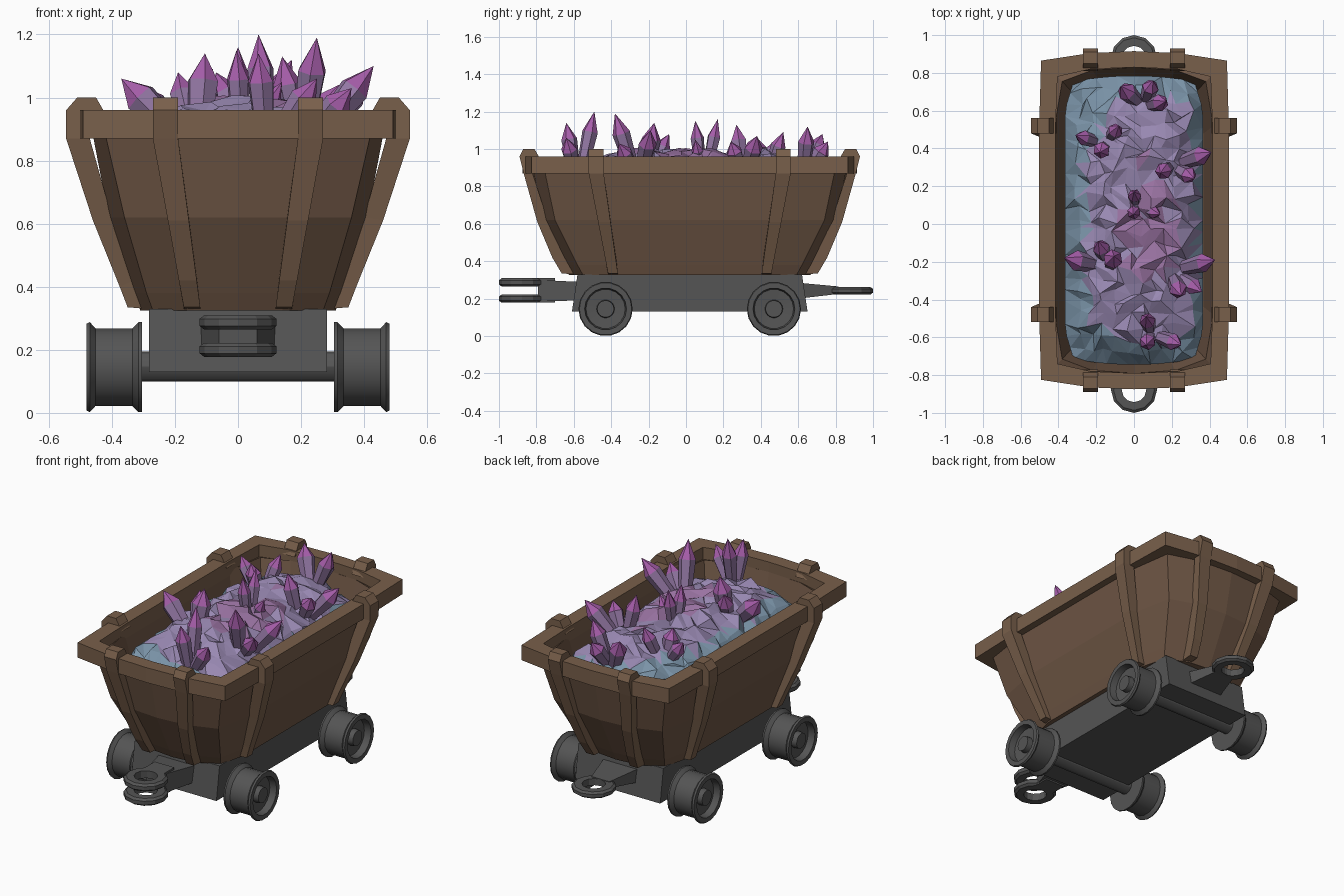
import bpy, random
from math import cos, sin, pi, radians
from mathutils import Vector

if "Cube" in bpy.data.objects:
    bpy.data.objects.remove(bpy.data.objects["Cube"])

random.seed(4)
CY = 0.02  # the tub and wheels sit slightly off the coupler centre


def material(name, rgb):
    m = bpy.data.materials.new(name)
    m.diffuse_color = (*rgb, 1)
    m.use_nodes = True
    m.node_tree.nodes["Principled BSDF"].inputs["Base Color"].default_value = m.diffuse_color
    return m


WOOD = material("wood", (0.16, 0.095, 0.06))
TRIM = material("trim_wood", (0.19, 0.115, 0.07))
IRON = material("iron", (0.09, 0.09, 0.09))
BLUE = material("ore_blue", (0.20, 0.30, 0.40))
LILAC = material("ore_lilac", (0.32, 0.25, 0.45))
PURPLE = material("ore_purple", (0.32, 0.17, 0.36))
CRYSTAL = material("crystal", (0.30, 0.19, 0.38))
TIP = material("crystal_tip", (0.38, 0.11, 0.40))


def build(name, verts, faces, mats, smooth=False):
    me = bpy.data.meshes.new(name)
    me.from_pydata([tuple(v) for v in verts], [], faces)
    for m in mats:
        me.materials.append(m)
    ob = bpy.data.objects.new(name, me)
    bpy.context.collection.objects.link(ob)
    bpy.ops.object.select_all(action='DESELECT')
    bpy.context.view_layer.objects.active = ob
    ob.select_set(True)
    bpy.ops.object.mode_set(mode='EDIT')
    bpy.ops.mesh.select_all(action='SELECT')
    bpy.ops.mesh.normals_make_consistent(inside=False)
    bpy.ops.object.mode_set(mode='OBJECT')
    if smooth:
        bpy.ops.object.shade_smooth_by_angle(angle=radians(30))
    return ob


def loft(name, rings, mat, closed=False, smooth=False):
    """Skin a stack of equal-length rings; cap the ends unless closed."""
    n, k = len(rings[0]), len(rings)
    verts = [v for r in rings for v in r]
    faces = []
    for i in range(k if closed else k - 1):
        a, b = i * n, (i + 1) % k * n
        faces += [(a + j, a + (j + 1) % n, b + (j + 1) % n, b + j) for j in range(n)]
    if not closed:
        faces += [tuple(range(n))[::-1], tuple(range((k - 1) * n, k * n))]
    return build(name, verts, faces, [mat], smooth)


def plan(z, hx, hy, bx, by, sx, sy):
    """Bulged rectangle: corners (hx, hy), sides bowed by bx, ends by by."""
    q = [(hx + bx, sy), (hx, hy), (sx, hy + by), (0, hy + by * 1.25)]
    half = q + [(-x, y) for x, y in q[-2::-1]]
    pts = half + [(-x, -y) for x, y in half]
    return [(x, y + CY, z) for x, y in pts]


# wooden tub with hollow inside
loft("tub", [plan(*p) for p in (
    (0.325, 0.27, 0.57, 0.04, 0.06, 0.14, 0.41),
    (0.38, 0.29, 0.60, 0.04, 0.06, 0.15, 0.42),
    (0.62, 0.36, 0.72, 0.05, 0.06, 0.185, 0.46),
    (0.88, 0.42, 0.775, 0.04, 0.06, 0.23, 0.50),
    (0.90, 0.38, 0.735, 0.04, 0.06, 0.22, 0.50),
    (0.62, 0.32, 0.67, 0.05, 0.06, 0.18, 0.46),
    (0.39, 0.24, 0.55, 0.04, 0.06, 0.14, 0.41))], WOOD)

# rim frame around the top
loft("rim", [plan(z, hx, hy, 0.01, 0.04, 0.23, 0.5) for z, hx, hy in (
    (0.87, 0.492, 0.845), (0.96, 0.492, 0.845), (0.96, 0.405, 0.76), (0.87, 0.405, 0.76))],
    TRIM, closed=True)

# straps: (inner d, z), (outer d, z) sections, hooked over the rim
SIDE = [(.29, .33, .35, .335), (.33, .42, .375, .40), (.40, .62, .46, .61), (.47, .87, .545, .87),
        (.485, .955, .545, .96), (.48, .96, .51, 1.0), (.41, .93, .45, 1.0)]
END = [(.62, .33, .685, .335), (.67, .43, .735, .42), (.76, .62, .815, .61), (.84, .87, .888, .87),
       (.87, .955, .91, .96), (.86, .96, .89, 1.0), (.79, .93, .83, 1.0)]


def strap(name, prof, top, bottom, is_end, sd, sa):
    rings = []
    for di, zi, do, zo in prof:
        t = min(1, (zo - 0.33) / 0.54)
        along = (bottom + (top - bottom) * t) * sa
        w = 0.026 + 0.014 * t
        ring = [(di * sd, along - w, zi), (do * sd, along - w, zo),
                (do * sd, along + w, zo), (di * sd, along + w, zi)]
        rings.append([(a, d + CY, z) if is_end else (d, a + CY, z) for d, a, z in ring])
    loft(name, rings, TRIM)


for sd in (-1, 1):
    for sa in (-1, 1):
        strap("side_strap", SIDE, 0.50, 0.41, False, sd, sa)
        strap("end_strap", END, 0.23, 0.145, True, sd, sa)


def slab(name, y0, hx0, z0, z1, y1, hx1, z2, z3):
    """Tapered block running along y."""
    loft(name, [[(-h, y, a), (h, y, a), (h, y, b), (-h, y, b)]
                for y, h, a, b in ((y0, hx0, z0, z1), (y1, hx1, z2, z3))], IRON)


# chassis, slightly wider at the foot
loft("chassis", [[(-.283, -y + CY, z), (.283, -y + CY, z), (.283, y + CY, z), (-.283, y + CY, z)]
                 for y, z in ((0.63, 0.13), (0.60, 0.33))], IRON)


def lathe_x(name, prof, y, z, n, smooth):
    loft(name, [[(x, y + r * cos(2 * pi * j / n), z + r * sin(2 * pi * j / n))
                 for j in range(n)] for x, r in prof], IRON, smooth=smooth)


# flanged wheels and axles
WHEEL = [(.305, .05), (.305, .145), (.315, .145), (.335, .125), (.452, .125), (.47, .145), (.48, .14),
         (.48, .112), (.44, .105), (.435, .048), (.468, .045)]
for y in (-0.45 + CY, 0.45 + CY):
    lathe_x("axle", [(-0.31, 0.047), (0.31, 0.047)], y, 0.147, 12, True)
    for s in (-1, 1):
        lathe_x("wheel", [(x * s, r) for x, r in WHEEL], y, 0.145, 18, True)


# coupling rings
def eye(name, y, z0, z1):
    c = (z1 - z0) * 0.25
    prof = [(.065, z0), (.108, z0), (.122, z0 + c), (.122, z1 - c), (.108, z1), (.065, z1)]
    loft(name, [[(r * cos(pi * j / 6), y + r * sin(pi * j / 6), z)
                 for j in range(12)] for r, z in prof], IRON, closed=True)


# front fork: block, two prongs
slab("fork_block", -0.58, 0.12, 0.19, 0.29, -0.79, 0.06, 0.185, 0.30)
for z0, z1 in ((0.178, 0.222), (0.265, 0.309)):
    slab("fork_prong", -0.70, 0.065, z0, z1, -0.815, 0.065, z0, z1)
    eye("fork_eye", -0.878, z0, z1)
# rear tongue
slab("tongue", 0.60, 0.12, 0.20, 0.285, 0.815, 0.06, 0.225, 0.265)
eye("tongue_eye", 0.878, 0.222, 0.262)

# jagged ore mound
NX, NY = 11, 24
verts, faces = [], []
for j in range(NY + 1):
    for i in range(NX + 1):
        u, v = 2 * i / NX - 1, 2 * j / NY - 1
        edge = max(abs(u), abs(v)) > 0.999
        jit = 0 if edge else 1
        h = 0.77 + 0.22 * (1 - abs(u) ** 2.6) ** 0.8 * (1 - abs(v) ** 5) ** 0.8
        rx = 0.365 - 0.045 * max(0, abs(v) - 0.8) / 0.2
        verts.append((u * rx + jit * random.uniform(-.025, .025),
                      v * (0.765 - 0.03 * u * u) + CY + jit * random.uniform(-.025, .025),
                      h + jit * random.uniform(-.03, .022)))
for j in range(NY):
    for i in range(NX):
        a = j * (NX + 1) + i
        b, c, d = a + 1, a + NX + 2, a + NX + 1
        faces += [(a, b, c), (a, c, d)] if random.random() < .5 else [(a, b, d), (b, c, d)]
ore = build("ore_mound", verts, faces, [BLUE, LILAC, PURPLE])
for p in ore.data.polygons:
    c = p.center
    tone = c.z + 0.15 * c.x - 0.06 * abs(c.y)
    p.material_index = 0 if tone < 0.86 else (1 if tone < 0.975 else 2)


def crystal(base, tip, r):
    """Six-sided prism with a pointed end."""
    base, tip = Vector(base), Vector(tip)
    rot = (tip - base).to_track_quat('Z', 'Y')
    length = (tip - base).length
    vs = [base + rot @ Vector((k * r * cos(pi * j / 3), k * r * sin(pi * j / 3), length * t))
          for t, k in ((0, .72), (.66, 1)) for j in range(6)] + [tip]
    fs = [(j, (j + 1) % 6, 6 + (j + 1) % 6, 6 + j) for j in range(6)]
    fs += [(6 + j, 6 + (j + 1) % 6, 12) for j in range(6)] + [(5, 4, 3, 2, 1, 0)]
    ob = build("crystal", vs, fs, [CRYSTAL, TIP])
    for p in ob.data.polygons:
        p.material_index = int(len(p.vertices) == 3)


# crystal clusters: centre, then tips (x, y, z, radius)
CLUSTERS = [
    ((.05, .62), [(-.07, .73, 1.08, .05), (.10, .76, 1.04, .045), (.17, .65, 1.12, .045)]),
    ((-.15, .42), [(-.31, .47, 1.04, .04), (-.08, .52, 1.09, .04), (-.18, .38, 1.06, .045)]),
    ((.20, .31), [(.41, .38, 1.07, .05), (.14, .27, 1.13, .045), (.32, .24, 1.04, .045)]),
    ((.01, .09), [(0, .17, 1.16, .036), (-.005, .05, 1.15, .036), (.14, .05, 1.05, .032)]),
    ((-.13, -.23), [(-.37, -.18, 1.06, .055), (-.19, -.09, 1.08, .045), (-.105, -.17, 1.14, .052)]),
    ((.19, -.25), [(.43, -.19, 1.10, .05), (.25, -.38, 1.19, .048), (.36, -.36, 1.03, .045)]),
    ((.09, -.58), [(.065, -.49, 1.20, .043), (.065, -.64, 1.14, .043), (.25, -.64, 1.06, .045)]),
]
for (cx, cy), tips in CLUSTERS:
    for x, y, z, r in tips:
        crystal((cx + (x - cx) * .25, cy + (y - cy) * .25, 0.88), (x, y, z), r)
